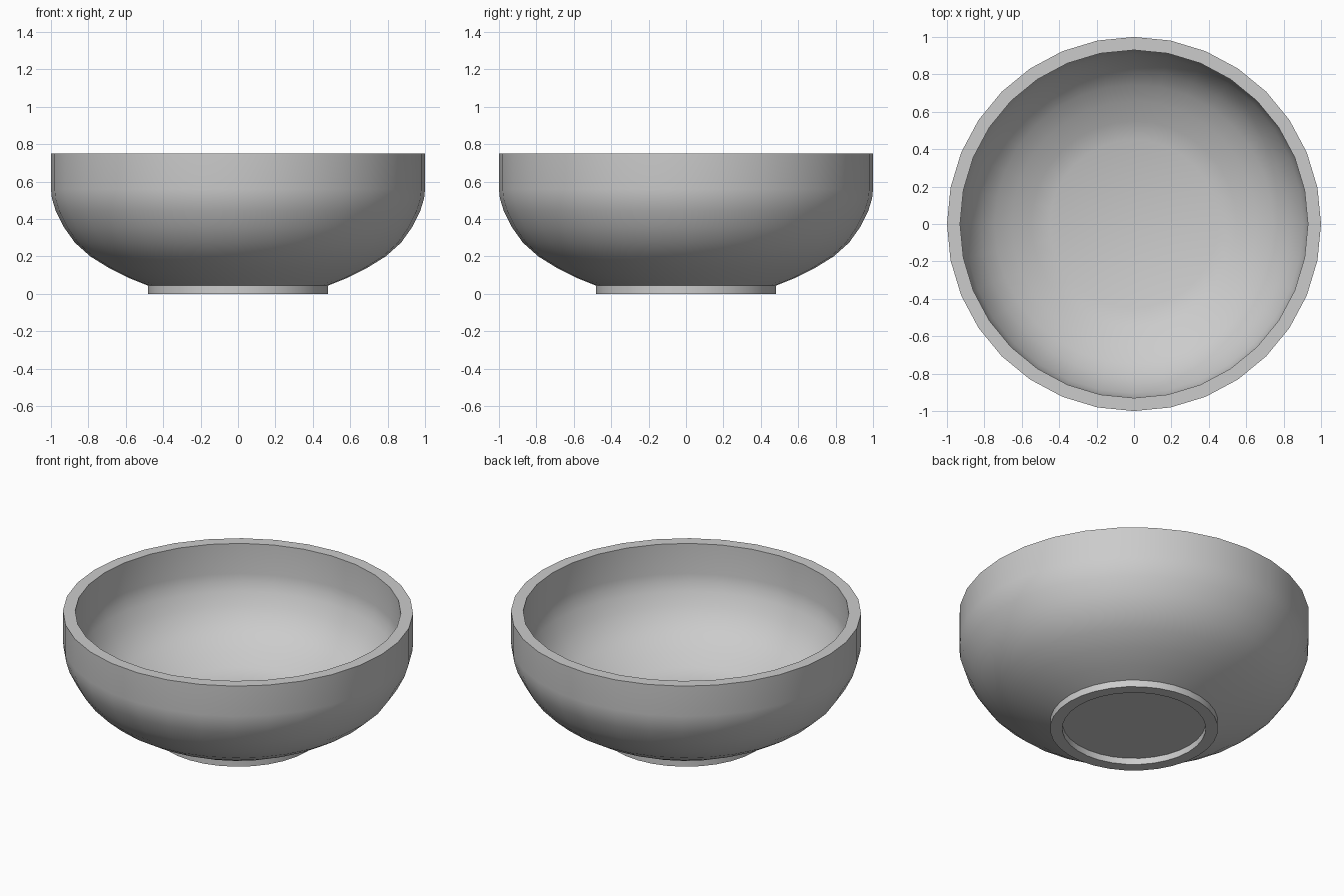
import bpy, bmesh, math

if "Cube" in bpy.data.objects:
    bpy.data.objects.remove(bpy.data.objects["Cube"])

SIDES = 32

def lathe(name, profile):
    """Spin an (r, z) profile around z; r = 0 ends close at the axis."""
    bm = bmesh.new()
    rings = []
    for r, z in profile:
        if r == 0:
            rings.append([bm.verts.new((0, 0, z))] * SIDES)
        else:
            rings.append([bm.verts.new((r * math.cos(2 * math.pi * i / SIDES),
                                        r * math.sin(2 * math.pi * i / SIDES), z))
                          for i in range(SIDES)])
    for a, b in zip(rings, rings[1:]):
        for i in range(SIDES):
            j = (i + 1) % SIDES
            bm.faces.new(list(dict.fromkeys((a[i], a[j], b[j], b[i]))))
    bmesh.ops.recalc_face_normals(bm, faces=bm.faces)
    mesh = bpy.data.meshes.new(name)
    bm.to_mesh(mesh)
    bm.free()
    obj = bpy.data.objects.new(name, mesh)
    bpy.context.collection.objects.link(obj)
    bpy.context.view_layer.objects.active = obj
    obj.select_set(True)
    bpy.ops.object.shade_smooth_by_angle(angle=math.radians(35))
    return obj

# Recessed underside and foot ring
foot = [(0, 0.04), (0.41, 0.04), (0.41, 0), (0.48, 0), (0.48, 0.043)]
# Rounded outer wall up to the vertical side
outer = [(0.58, 0.083), (0.69, 0.138), (0.79, 0.2), (0.872, 0.273),
         (0.93, 0.355), (0.975, 0.445), (0.995, 0.51), (1.0, 0.56), (1.0, 0.75)]
# Flat rim, then inner wall down to the floor
inner = [(0.93, 0.75), (0.93, 0.56), (0.923, 0.51), (0.905, 0.46), (0.868, 0.385),
         (0.818, 0.315), (0.745, 0.25), (0.655, 0.2), (0.55, 0.147),
         (0.45, 0.113), (0, 0.113)]

lathe("bowl", foot + outer + inner)
